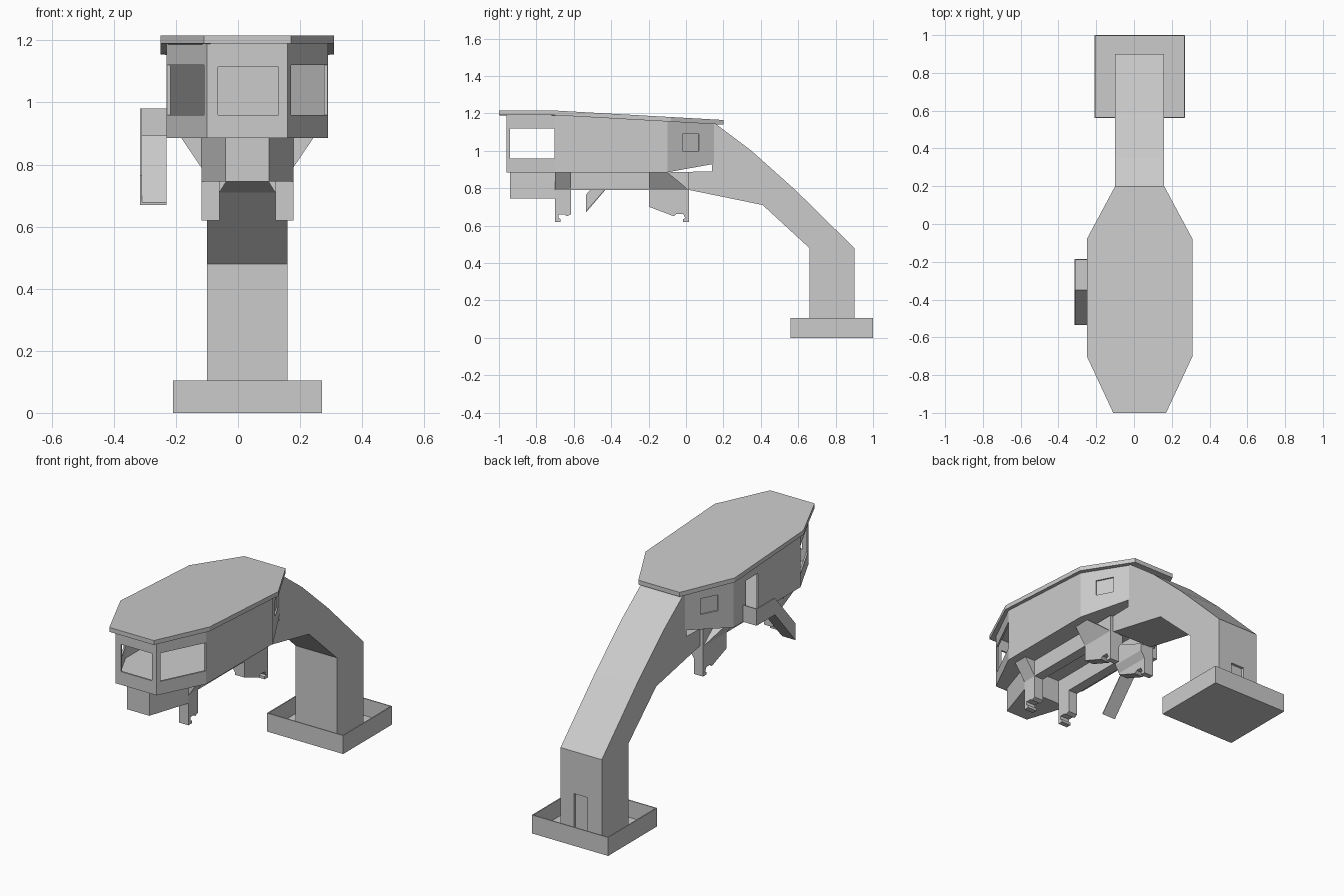
import bpy, bmesh, math
from mathutils import Vector

if "Cube" in bpy.data.objects:
    bpy.data.objects.remove(bpy.data.objects["Cube"])

CX = 0.03  # symmetry plane of the structure


def loft(name, a, b):
    """Solid between two matching loops of points."""
    bm = bmesh.new()
    va = [bm.verts.new(p) for p in a]
    vb = [bm.verts.new(p) for p in b]
    n = len(a)
    bm.faces.new(va)
    bm.faces.new(vb)
    for i in range(n):
        j = (i + 1) % n
        bm.faces.new((va[i], va[j], vb[j], vb[i]))
    bmesh.ops.recalc_face_normals(bm, faces=bm.faces)
    me = bpy.data.meshes.new(name)
    bm.to_mesh(me)
    bm.free()
    ob = bpy.data.objects.new(name, me)
    bpy.context.collection.objects.link(ob)
    return ob


def side_profile(name, yz, x0, x1):
    return loft(name, [(x0, y, z) for y, z in yz], [(x1, y, z) for y, z in yz])


def box(name, x0, x1, y0, y1, z0, z1):
    return side_profile(name, [(y0, z0), (y1, z0), (y1, z1), (y0, z1)], x0, x1)


def apply(ob, mod):
    bpy.context.view_layer.objects.active = ob
    bpy.ops.object.modifier_apply(modifier=mod.name)


def cut(ob, cutter):
    m = ob.modifiers.new("cut", 'BOOLEAN')
    m.operation, m.solver, m.object = 'DIFFERENCE', 'EXACT', cutter
    apply(ob, m)
    bpy.data.objects.remove(cutter)


def octagon(half):
    """Mirror (half width, y) pairs around the symmetry plane."""
    return [(CX + w, y) for w, y in half] + [(CX - w, y) for w, y in reversed(half)]


def ceiling(y):
    """Height of the roof underside along y."""
    return 1.19 if y <= -0.7 else 1.19 - 0.056 * (y + 0.7)


# Roof slab
plan = octagon([(0.14, -1.0), (0.28, -0.70), (0.28, -0.08), (0.13, 0.20)])
loft("roof", [(x, y, ceiling(y)) for x, y in plan],
     [(x, y, ceiling(y) + 0.025) for x, y in plan])

# Hollow cabin shell
plan = octagon([(0.13, -0.96), (0.26, -0.70), (0.26, -0.10), (0.13, 0.15)])
cabin = loft("cabin", [(x, y, 0.93 if y > 0 else 0.885) for x, y in plan],
             [(x, y, ceiling(y)) for x, y in plan])
m = cabin.modifiers.new("wall", 'SOLIDIFY')
m.thickness, m.offset = 0.014, -1
apply(cabin, m)

# Cabin openings: front window, wraparound side windows, left door
cut(cabin, box("cutter", -0.065, 0.13, -1.0, -0.90, 0.96, 1.115))
cut(cabin, box("cutter", -0.4, 0.46, -0.94, -0.702, 0.96, 1.12))
cut(cabin, box("cutter", -0.3, -0.15, -0.32, -0.21, 0.90, 1.11))

# Small recessed square windows on the rear facets
for s in (1, -1):
    out = Vector((s * 0.25, 0.13, 0)).normalized() * 0.008
    quad = [Vector((CX + s * (0.26 - 0.52 * (y + 0.10)), y, z))
            for y, z in ((-0.02, 1.0), (0.07, 1.0), (0.07, 1.09), (-0.02, 1.09))]
    cut(cabin, loft("cutter", [p - out for p in quad], [p + out * 3 for p in quad]))

# Bent support arm with a recessed door at its foot
arm = side_profile("support_arm", [
    (0.66, 0.005), (0.90, 0.005), (0.90, 0.48), (0.585, 0.79), (0.35, 1.0),
    (0.16, 1.143), (0.14, 1.143), (0.14, 0.89), (-0.10, 0.885),
    (0.02, 0.79), (0.41, 0.71), (0.66, 0.48)], -0.10, 0.16)
cut(arm, box("cutter", -0.01, 0.075, 0.885, 0.95, 0.02, 0.24))

# Open tray base
base = box("base_tray", -0.21, 0.27, 0.56, 1.0, 0.0, 0.105)
cut(base, box("cutter", -0.204, 0.264, 0.566, 0.994, 0.008, 0.2))

# Tapered housing under the cabin front
plan = octagon([(0.07, -0.94), (0.148, -0.70)])
loft("front_housing", [(x, y, 0.745) for x, y in plan], [(x, y, 0.886) for x, y in plan])

# Rails, hooked clamps and flared brackets on both sides
front_hook = [(-0.70, 0.80), (-0.70, 0.62), (-0.67, 0.62), (-0.67, 0.635), (-0.682, 0.64),
              (-0.682, 0.66), (-0.65, 0.66), (-0.637, 0.65), (-0.615, 0.66), (-0.615, 0.80)]
rear_hook = [(-0.197, 0.80), (-0.197, 0.70), (-0.065, 0.65), (-0.05, 0.663), (-0.015, 0.663),
             (-0.003, 0.64), (-0.015, 0.635), (-0.015, 0.62), (0.016, 0.62), (0.016, 0.79)]
for side, s in (("right", 1), ("left", -1)):
    xi, xo, xf = CX + s * 0.09, CX + s * 0.148, CX + s * 0.213
    box(side + "_rail", xi, xo, -0.70, 0.016, 0.79, 0.886)
    side_profile(side + "_front_clamp", front_hook, xi, xo)
    side_profile(side + "_rear_clamp", rear_hook, xi, xo)
    # outward flare: triangular section; the rear one is cut back at its end
    for nm, y0, y1, y2 in (("front", -0.70, -0.615, -0.615), ("rear", -0.197, 0.016, -0.10)):
        loft(f"{side}_{nm}_bracket",
             [(xo, y0, 0.79), (xf, y0, 0.886), (xi, y0, 0.886)],
             [(xo, y1, 0.79), (xf, y2, 0.886), (xi, y2, 0.886)])
    # inner gusset of the rear clamp
    xg = CX + s * 0.065
    loft(side + "_rear_gusset",
         [(xi, -0.197, 0.71), (xg, -0.197, 0.75), (xg, -0.197, 0.88), (xi, -0.197, 0.88)],
         [(xi, 0.016, 0.71), (xg, 0.016, 0.75), (xg, 0.016, 0.79), (xi, 0.016, 0.79)])

# Boarding ramp: floor, outer parapet and rear wall of the landing
top = [(-0.535, 0.67), (-0.35, 0.885), (-0.185, 0.885)]
side_profile("ramp_floor", top + [(y, z + 0.008) for y, z in reversed(top)], -0.315, -0.23)
side_profile("ramp_parapet", top + [(y, z + 0.095) for y, z in reversed(top)], -0.315, -0.309)
box("ramp_end_wall", -0.315, -0.23, -0.191, -0.185, 0.885, 0.98)
